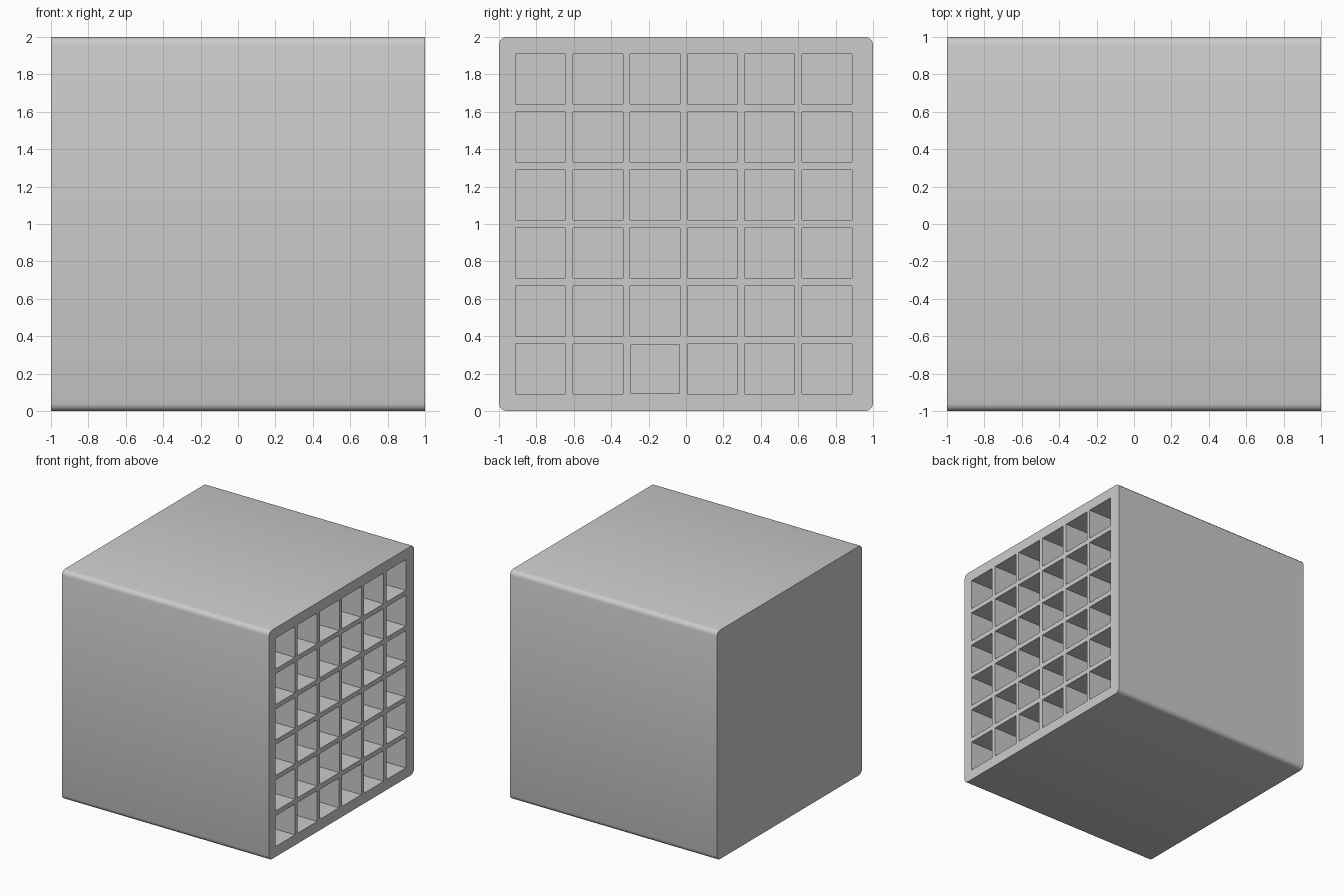
import bpy, bmesh
from mathutils import Matrix, Vector

if "Cube" in bpy.data.objects:
    bpy.data.objects.remove(bpy.data.objects["Cube"])

DEPTH = 1.91          # pocket depth, leaves a back wall as thick as the rim
CELL = 0.268          # pocket opening


def add_box(bm, center, size):
    m = Matrix.Translation(center) @ Matrix.Diagonal((*size, 1.0))
    bmesh.ops.create_cube(bm, size=1.0, matrix=m)


def to_object(bm, name):
    mesh = bpy.data.meshes.new(name)
    bm.to_mesh(mesh)
    bm.free()
    obj = bpy.data.objects.new(name, mesh)
    bpy.context.collection.objects.link(obj)
    return obj


# Block with its four lengthwise (x) edges rounded
bm = bmesh.new()
add_box(bm, (0, 0, 1), (2, 2, 2))
long_edges = [e for e in bm.edges
              if abs(e.verts[0].co.x - e.verts[1].co.x) > 1]
bmesh.ops.bevel(bm, geom=long_edges, offset=0.04, segments=3,
                profile=0.5, affect='EDGES')
cabinet = to_object(bm, "cubby_block")

# 6 x 6 grid of pockets opening on the right side
bm = bmesh.new()
for row in range(6):
    for col in range(6):
        # one bottom pocket is slightly narrower
        side = 0.26 if (row, col) == (0, 2) else CELL
        y = -0.777 + col * 0.306
        z = 0.225 + row * 0.31
        add_box(bm, Vector((1 - DEPTH / 2 + 0.05, y, z)),
                (DEPTH + 0.1, side, side))
cutter = to_object(bm, "pocket_cutter")
cutter.hide_render = True
cutter.hide_viewport = False

mod = cabinet.modifiers.new("pockets", 'BOOLEAN')
mod.operation = 'DIFFERENCE'
mod.solver = 'EXACT'
mod.object = cutter

# Apply the cut and remove the helper
bpy.context.view_layer.objects.active = cabinet
cabinet.select_set(True)
bpy.ops.object.modifier_apply(modifier=mod.name)
bpy.data.objects.remove(cutter, do_unlink=True)

# Soften only the rounded edges
bpy.ops.object.shade_smooth_by_angle(angle=0.6)
